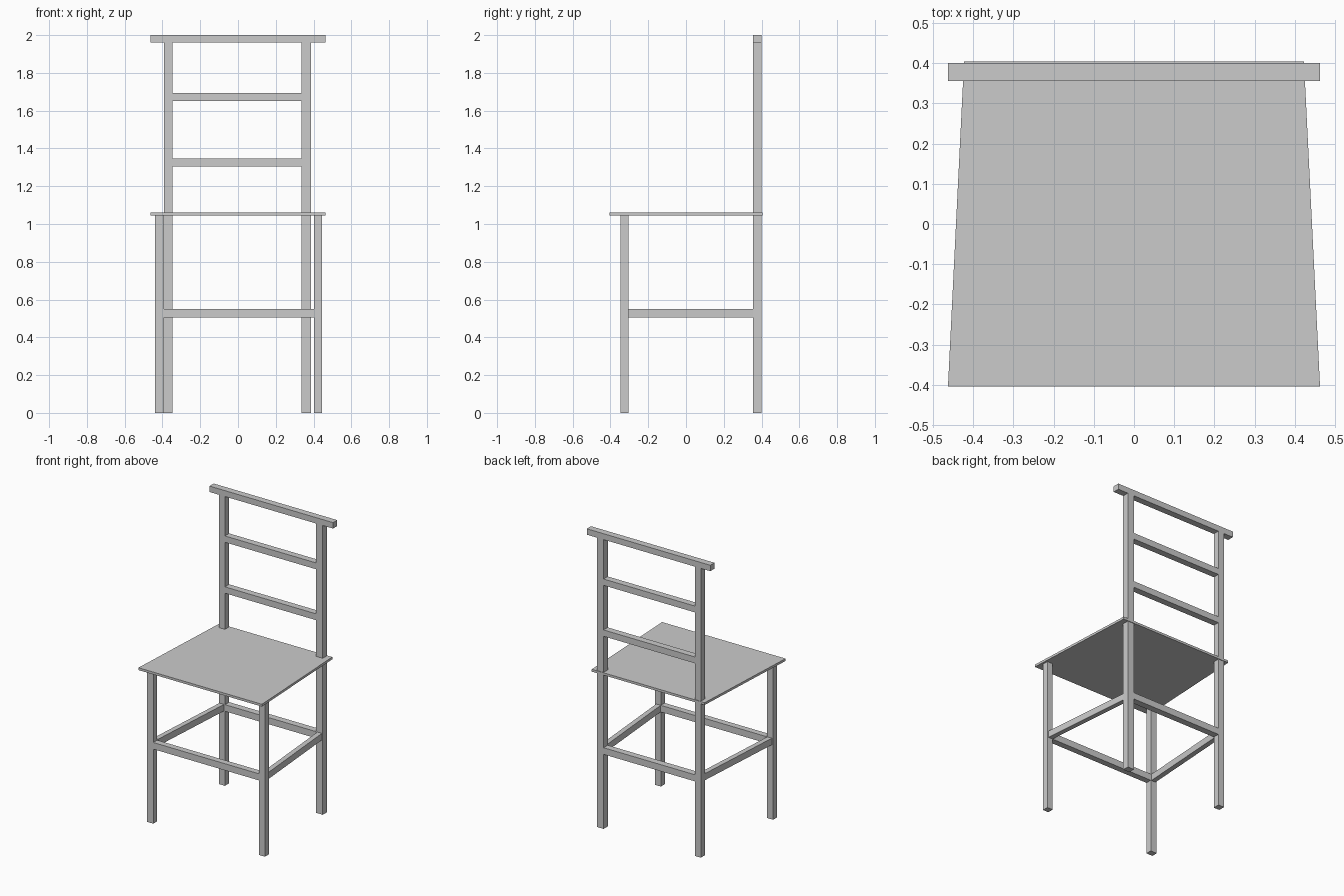
import bpy

if "Cube" in bpy.data.objects:
    bpy.data.objects.remove(bpy.data.objects["Cube"])


def prism(name, outline, z0, z1):
    """Extrude a counter-clockwise xy outline from z0 to z1."""
    n = len(outline)
    verts = [(x, y, z) for z in (z0, z1) for x, y in outline]
    faces = [tuple(reversed(range(n))), tuple(range(n, 2 * n))]
    faces += [(i, (i + 1) % n, n + (i + 1) % n, n + i) for i in range(n)]
    mesh = bpy.data.meshes.new(name)
    mesh.from_pydata(verts, [], faces)
    obj = bpy.data.objects.new(name, mesh)
    bpy.context.collection.objects.link(obj)
    return obj


def bar(name, x0, x1, y0, y1, z0, z1):
    return prism(name, [(x0, y0), (x1, y0), (x1, y1), (x0, y1)], z0, z1)


FRONT = (-0.347, -0.305)
BACK = (0.356, 0.401)
SEAT_Z = (1.044, 1.06)
RAIL_Z = (0.505, 0.55)

# Tapered seat board
prism("seat", [(-0.463, -0.405), (0.463, -0.405), (0.423, 0.405), (-0.423, 0.405)], *SEAT_Z)

# Front legs, stopping under the seat
bar("front_leg_left", -0.44, -0.392, *FRONT, 0, SEAT_Z[0])
bar("front_leg_right", 0.402, 0.445, *FRONT, 0, SEAT_Z[0])

# Back legs, running up to the top rail
bar("back_leg_left", -0.392, -0.347, *BACK, 0, 1.96)
bar("back_leg_right", 0.337, 0.386, *BACK, 0, 1.96)

# Top rail and backrest slats
bar("top_rail", -0.463, 0.463, *BACK, 1.96, 2.0)
for i, z in enumerate((1.305, 1.65)):
    bar(f"back_slat_{i + 1}", -0.347, 0.337, *BACK, z, z + 0.043)

# Front and back stretchers
bar("front_stretcher", -0.392, 0.402, *FRONT, *RAIL_Z)
bar("back_stretcher", -0.347, 0.337, *BACK, *RAIL_Z)

# Slanted side stretchers between front and back legs
for side, xf, xb in (("left", -0.413, -0.371), ("right", 0.42, 0.363)):
    w = 0.017
    prism(f"side_stretcher_{side}",
          [(xf - w, FRONT[1]), (xf + w, FRONT[1]), (xb + w, BACK[0]), (xb - w, BACK[0])], *RAIL_Z)
